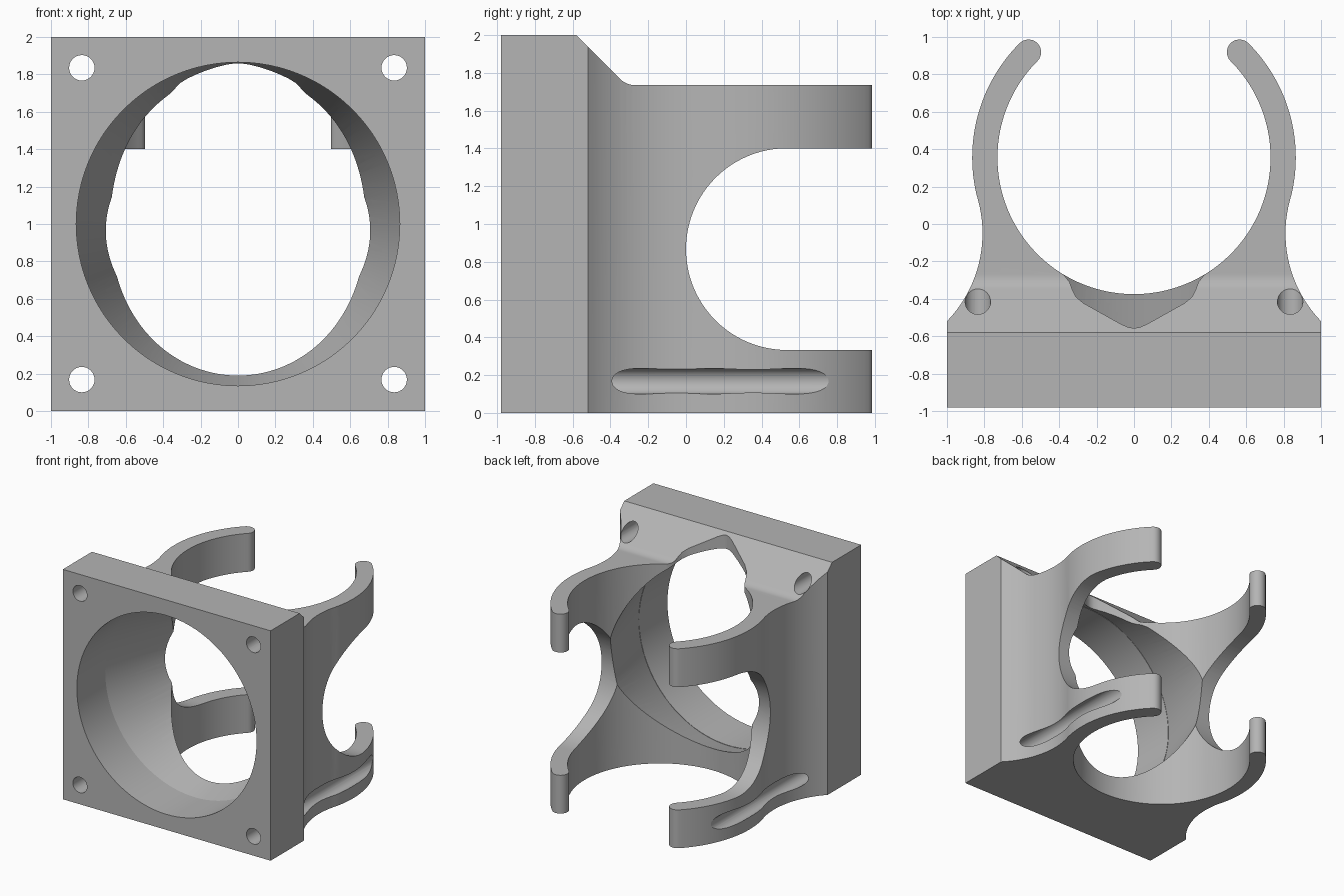
import bpy, bmesh
from math import sin, cos, pi, radians, atan2
from mathutils import Matrix, Vector

cube = bpy.data.objects.get("Cube")
if cube:
    bpy.data.objects.remove(cube, do_unlink=True)

grey = bpy.data.materials.new("plain_grey")
grey.use_nodes = True
colour = (0.46, 0.46, 0.46, 1)
grey.diffuse_color = colour
grey.node_tree.nodes["Principled BSDF"].inputs["Base Color"].default_value = colour


def arc(cx, cy, r, start, end, n):
    """Points along an arc, angles in degrees."""
    angles = [radians(start + (end - start) * i / n) for i in range(n + 1)]
    return [(cx + r * cos(a), cy + r * sin(a)) for a in angles]


def add_object(name, bm):
    bmesh.ops.recalc_face_normals(bm, faces=bm.faces)
    mesh = bpy.data.meshes.new(name)
    bm.to_mesh(mesh)
    bm.free()
    mesh.materials.append(grey)
    obj = bpy.data.objects.new(name, mesh)
    bpy.context.collection.objects.link(obj)
    return obj


def prism(name, outline, place, low, high):
    """Extrude a 2D outline; place(a, b, depth) gives the 3D point."""
    bm = bmesh.new()
    face = bm.faces.new([bm.verts.new(place(a, b, low)) for a, b in outline])
    new = bmesh.ops.extrude_face_region(bm, geom=[face])["geom"]
    offset = Vector(place(0, 0, high)) - Vector(place(0, 0, low))
    bmesh.ops.translate(bm, vec=offset, verts=[v for v in new if isinstance(v, bmesh.types.BMVert)])
    return add_object(name, bm)


def along_x(a, b, d):
    return (d, a, b)


def along_z(a, b, d):
    return (a, b, d)


def tube(name, x, z, r1, r2, y1, y2, sides):
    """Cylinder or cone running front to back."""
    bm = bmesh.new()
    turn = Matrix.Translation((x, (y1 + y2) / 2, z)) @ Matrix.Rotation(-pi / 2, 4, "X")
    bmesh.ops.create_cone(bm, cap_ends=True, segments=sides, radius1=r1, radius2=r2,
                          depth=y2 - y1, matrix=turn)
    return add_object(name, bm)


# Plan outline: square front, waisted sides, clip arms with round tips
cy, inner, outer = 0.355, 0.73, 0.865
mid, tip = (inner + outer) / 2, (outer - inner) / 2
wx, wy, wr = 1.486, -0.05, 0.676
meet = 180 - math_deg if (math_deg := 0) else 180 + (atan2(wy - cy, wx) * 180 / pi)
foot = atan2(-0.52 - wy, 1 - wx) * 180 / pi % 360
half = [(1, -0.98)]
half += arc(wx, wy, wr, foot, meet, 20)
half += arc(0, cy, outer, meet - 180, 45, 28)[1:]
half += arc(mid * cos(pi / 4), cy + mid * sin(pi / 4), tip, 45, 225, 14)[1:]
half += arc(0, cy, inner, 45, -90, 60)[1:]
outline = half + [(-x, y) for x, y in reversed(half[:-1])]
body = prism("fan_clip_body", outline, along_z, 0, 2)

# Sloped step behind the front plate
step = [(-0.68, 2.1), (-0.315 - 0.032, 1.767)]
step += arc(-0.27, 1.845, 0.11, 225, 270, 8)[1:] + [(1.5, 1.735), (1.5, 2.1)]
cutters = [prism("step_cutter", step, along_x, -1.5, 1.5)]

# Round-ended opening through both sides, leaving upper and lower arms
opening = arc(0.534, 0.867, 0.534, 90, 270, 48) + [(1.5, 0.333), (1.5, 1.401)]
cutters.append(prism("side_opening_cutter", opening, along_x, -1.5, 1.5))

# Air duct: straight through the plate, then tapering into the bore
cutters.append(tube("duct_cutter", 0, 1, 0.865, 0.865, -1.1, -0.58, 96))
cutters.append(tube("taper_cutter", 0, 1, 0.868, 0.55, -0.59, 0.6, 96))

# Peaked notch above the duct
side = [(0.03, -0.552), (0.07, -0.535), (0.27, -0.423), (0.31, -0.39),
        (0.33, -0.35), (0.345, -0.31), (0.38, -0.265), (0.38, -0.1)]
notch = [(0, -0.557)] + side + [(-x, y) for x, y in reversed(side)]
cutters.append(prism("notch_cutter", notch, along_z, 1.6, 2.1))

# Corner screw holes, the lower ones grooving the arms
for x in (-0.835, 0.835):
    for z in (0.168, 1.835):
        cutters.append(tube("screw_hole_cutter", x, z, 0.068, 0.068, -1.1, 1.1, 32))

for cutter in cutters:
    cutter.hide_render = True
    mod = body.modifiers.new(cutter.name, "BOOLEAN")
    mod.operation = "DIFFERENCE"
    mod.solver = "EXACT"
    mod.object = cutter

# Bake the cuts and remove the helpers
bpy.context.view_layer.update()
graph = bpy.context.evaluated_depsgraph_get()
baked = bpy.data.meshes.new_from_object(body.evaluated_get(graph))
body.modifiers.clear()
body.data = baked
for cutter in cutters:
    bpy.data.objects.remove(cutter, do_unlink=True)

bpy.ops.object.select_all(action="DESELECT")
body.select_set(True)
bpy.context.view_layer.objects.active = body
bpy.ops.object.shade_smooth_by_angle(angle=radians(25))
